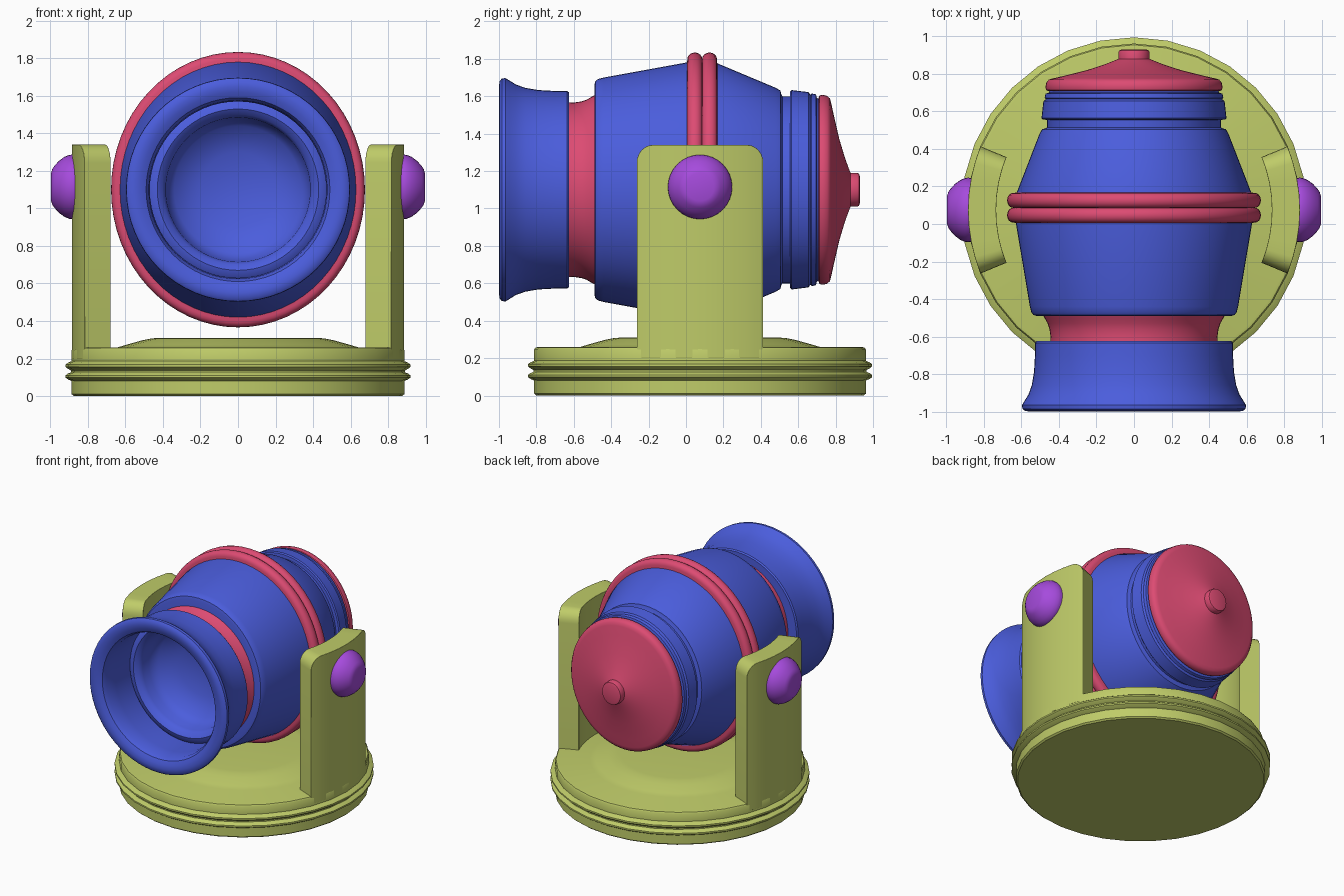
import bpy, bmesh, math
from mathutils import Vector

if "Cube" in bpy.data.objects:
    bpy.data.objects.remove(bpy.data.objects["Cube"])

AXIS_Z = 1.10     # barrel axis height
MID_Y = 0.075     # centre of base, arms and bolts


def material(name, rgb):
    m = bpy.data.materials.new(name)
    m.diffuse_color = (*rgb, 1)
    m.use_nodes = True
    m.node_tree.nodes["Principled BSDF"].inputs["Base Color"].default_value = m.diffuse_color
    return m


BLUE = material("blue", (0.07, 0.11, 0.72))
RED = material("red", (0.72, 0.07, 0.17))
GREEN = material("green", (0.52, 0.60, 0.14))
PURPLE = material("purple", (0.38, 0.07, 0.72))


def finish(name, bm, mat, angle=35):
    bmesh.ops.remove_doubles(bm, verts=bm.verts, dist=1e-5)
    bmesh.ops.recalc_face_normals(bm, faces=bm.faces)
    me = bpy.data.meshes.new(name)
    bm.to_mesh(me)
    bm.free()
    ob = bpy.data.objects.new(name, me)
    bpy.context.collection.objects.link(ob)
    me.materials.append(mat)
    bpy.ops.object.select_all(action='DESELECT')
    ob.select_set(True)
    bpy.context.view_layer.objects.active = ob
    bpy.ops.object.shade_smooth_by_angle(angle=math.radians(angle))
    return ob


def lathe(name, profile, mat, place, segs=64):
    """Revolve (along, radius) points; place(along, u, v) gives the position."""
    bm = bmesh.new()
    rings = []
    for a, r in profile:
        if r == 0:
            rings.append([bm.verts.new(place(a, 0, 0))] * segs)
        else:
            rings.append([bm.verts.new(place(a, r * math.cos(2 * math.pi * i / segs),
                                             r * math.sin(2 * math.pi * i / segs)))
                          for i in range(segs)])
    for p, q in zip(rings, rings[1:]):
        for i in range(segs):
            j = (i + 1) % segs
            loop = list(dict.fromkeys([p[i], p[j], q[j], q[i]]))
            if len(loop) > 2:
                bm.faces.new(loop)
    return finish(name, bm, mat)


def barrel_part(name, profile, mat, squash):
    # parts on the barrel axis, narrowed slightly in x
    return lathe(name, profile, mat, lambda a, u, v: (u * squash, a, AXIS_Z + v))


# flared muzzle with stepped bore
barrel_part("muzzle", [
    (-0.42, 0), (-0.44, 0.2), (-0.50, 0.34), (-0.56, 0.38), (-0.63, 0.385), (-0.66, 0.40),
    (-0.68, 0.43), (-0.67, 0.465), (-0.66, 0.475), (-0.85, 0.47), (-0.95, 0.475),
    (-0.98, 0.49), (-0.995, 0.52), (-1.0, 0.55), (-0.997, 0.58), (-0.985, 0.595),
    (-0.965, 0.597), (-0.945, 0.585), (-0.91, 0.563), (-0.86, 0.545), (-0.79, 0.533),
    (-0.70, 0.528), (-0.635, 0.528), (-0.625, 0.52), (-0.625, 0.40), (-0.40, 0.38),
    (-0.40, 0)], BLUE, 1.0)

# red neck collar
barrel_part("neck", [
    (-0.64, 0), (-0.64, 0.468), (-0.60, 0.466), (-0.56, 0.472), (-0.53, 0.482),
    (-0.505, 0.497), (-0.48, 0.51), (-0.48, 0.41), (-0.64, 0.41)][1:8] + [(-0.64, 0.41), (-0.64, 0.468)],
    RED, 0.955)

# main body with stepped rear
barrel_part("barrel_body", [
    (-0.487, 0.40), (-0.49, 0.56), (-0.485, 0.58), (-0.47, 0.592), (-0.44, 0.60),
    (0.0, 0.68), (0.17, 0.675), (0.48, 0.545), (0.505, 0.53), (0.51, 0.51), (0.515, 0.50),
    (0.555, 0.50), (0.557, 0.525), (0.565, 0.533), (0.655, 0.522), (0.662, 0.512),
    (0.665, 0.508), (0.672, 0.515), (0.695, 0.51), (0.70, 0.49), (0.72, 0.485), (0.72, 0)],
    BLUE, 0.925)

# double red band round the widest part
band = [(0.005, 0.66)]
for c in (0.047, 0.126):
    for i in range(9):
        t = math.pi * (1 - i / 8)
        band.append((c + 0.040 * math.cos(t), 0.698 + 0.036 * math.sin(t)))
band += [(0.168, 0.66), (0.005, 0.66)]
barrel_part("barrel_band", band, RED, 0.922)

# rear cap with knob
barrel_part("rear_cap", [
    (0.708, 0), (0.708, 0.49), (0.714, 0.504), (0.73, 0.508), (0.755, 0.502), (0.77, 0.488),
    (0.776, 0.465), (0.79, 0.40), (0.82, 0.27), (0.85, 0.17), (0.872, 0.11), (0.88, 0.09),
    (0.915, 0.09), (0.925, 0.085), (0.93, 0.07), (0.93, 0)], RED, 0.93)

# round base with two ridges and a raised centre
lathe("base", [
    (0, 0), (0, 0.875), (0.01, 0.887), (0.08, 0.887), (0.088, 0.905), (0.098, 0.92),
    (0.110, 0.92), (0.119, 0.908), (0.127, 0.89), (0.136, 0.89), (0.146, 0.908),
    (0.156, 0.92), (0.168, 0.92), (0.178, 0.905), (0.186, 0.887), (0.245, 0.887),
    (0.256, 0.88), (0.26, 0.865), (0.26, 0.64), (0.272, 0.60), (0.297, 0.51),
    (0.307, 0.46), (0.31, 0.42), (0.31, 0)], GREEN,
    lambda a, u, v: (u, MID_Y + v, a), segs=32)


def arm(name, side):
    # curved upright following the base rim, built as columns of a rounded top outline
    half, rad = 22.5, 6.0
    corner = [(half - rad + rad * math.sin(t), 1.245 + 0.095 * math.cos(t))
              for t in [math.pi / 2 * i / 6 for i in range(7)]]
    cols = [(-a, z) for a, z in reversed(corner)]
    cols += [(a, 1.34) for a in (-11.25, -5.6, 0, 5.6, 11.25)] + corner
    bm = bmesh.new()
    grid = []
    for a, z in cols:
        c, s = math.cos(math.radians(a)), math.sin(math.radians(a))
        grid.append([bm.verts.new((side * r * c, MID_Y + r * s, h))
                     for r, h in ((0.885, 0.2), (0.885, z), (0.735, z), (0.735, 0.2))])
    for p, q in zip(grid, grid[1:]):
        for i in range(4):
            j = (i + 1) % 4
            bm.faces.new((p[i], p[j], q[j], q[i]))
    bm.faces.new(grid[0])
    bm.faces.new(grid[-1])
    ob = finish(name, bm, GREEN)
    bev = ob.modifiers.new("soft_edges", 'BEVEL')
    bev.width, bev.segments, bev.angle_limit = 0.018, 3, math.radians(50)


# arms and pivot bolts on both sides
for side, label in ((-1, "left"), (1, "right")):
    arm(label + "_arm", side)
    lathe(label + "_pivot_bolt", [
        (0.82, 0), (0.82, 0.165), (0.885, 0.172), (0.90, 0.17), (0.925, 0.16),
        (0.955, 0.138), (0.98, 0.11), (0.99, 0.095), (0.996, 0.075), (0.998, 0)], PURPLE,
        lambda a, u, v, s=side: (s * a, MID_Y + u, 1.115 + v), segs=32)
